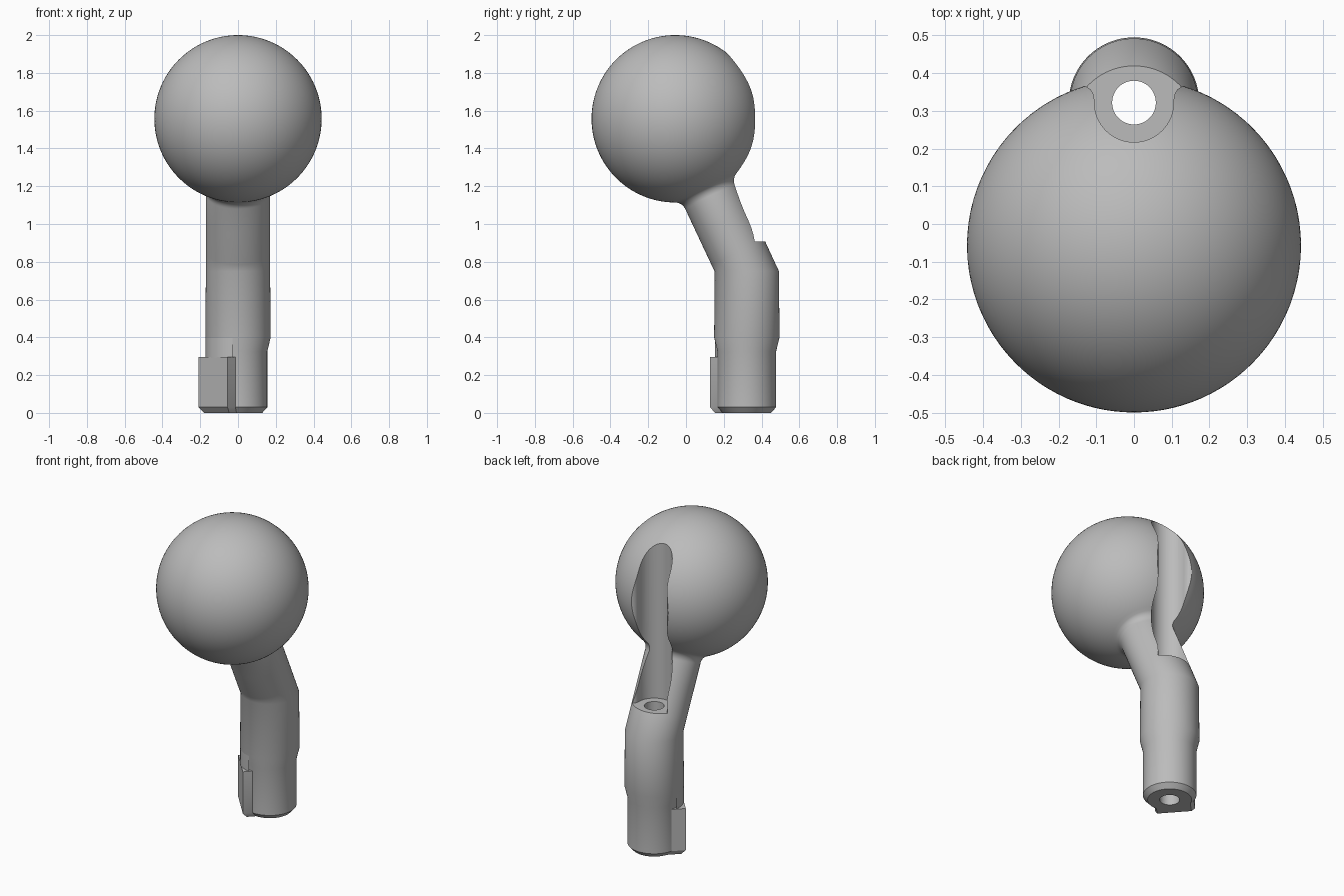
import bpy, bmesh
from math import sin, cos, pi, radians, sqrt, atan2
from mathutils import Vector

if "Cube" in bpy.data.objects:
    bpy.data.objects.remove(bpy.data.objects["Cube"])

SEG = 96
POST_Y = 0.322
BALL = Vector((0, -0.057, 1.557))
BALL_R = 0.443

grey = bpy.data.materials.new("plain_grey")
grey.use_nodes = True
grey.diffuse_color = (0.5, 0.5, 0.5, 1)
grey.node_tree.nodes["Principled BSDF"].inputs["Base Color"].default_value = (0.5, 0.5, 0.5, 1)


def loft(name, rings, apex=None):
    """Skin a list of equal point rings, capping both ends."""
    bm = bmesh.new()
    rows = [[bm.verts.new(p) for p in ring] for ring in rings]
    n = len(rows[0])
    for a, b in zip(rows, rows[1:]):
        for i in range(n):
            j = (i + 1) % n
            bm.faces.new((a[i], a[j], b[j], b[i]))
    bm.faces.new(rows[0][::-1])
    if apex is None:
        bm.faces.new(rows[-1])
    else:
        tip = bm.verts.new(apex)
        for i in range(n):
            bm.faces.new((rows[-1][i], rows[-1][(i + 1) % n], tip))
    bmesh.ops.recalc_face_normals(bm, faces=bm.faces)
    mesh = bpy.data.meshes.new(name)
    bm.to_mesh(mesh)
    bm.free()
    mesh.materials.append(grey)
    obj = bpy.data.objects.new(name, mesh)
    bpy.context.collection.objects.link(obj)
    return obj


def ring(centre, rx, ry, side=Vector((0, 1, 0))):
    angles = [2 * pi * i / SEG for i in range(SEG)]
    return [centre + Vector((rx * cos(a), 0, 0)) + side * (ry * sin(a)) for a in angles]


def prism(name, outline, levels):
    """Extrude an outline around the post axis through (height, scale) levels."""
    return loft(name, [[Vector((x * s, POST_Y + y * s, z)) for x, y in outline]
                       for z, s in levels])


# Upright post: chamfered foot, narrow shank, flared shoulder, bend
post = [(0, 0.128), (0.03, 0.155), (0.325, 0.155), (0.4, 0.173), (0.75, 0.17)]
rings = [ring(Vector((0, POST_Y, z)), r, r) for z, r in post]

# Leaning neck, with a fillet into the ball
axis = (BALL - Vector((0, POST_Y, 0.75))).normalized()
side = Vector((0, axis.z, -axis.y))
neck_r, fillet = 0.155, 0.06
fr = neck_r + fillet
fs = -sqrt((BALL_R + fillet) ** 2 - fr ** 2)
turn = atan2(-fs, fr)
profile = [(-0.78, neck_r, 0.015), (-0.6, neck_r, 0.015)]
for i in range(9):
    t = i / 8
    a = pi - turn * t
    profile.append((fs + fillet * sin(a), fr + fillet * cos(a), 0.015 * (1 - t)))

# Ball, from the fillet to its far pole
start = atan2(fr, -fs)
for i in range(1, 56):
    a = start + (pi - start) * i / 56
    profile.append((-BALL_R * cos(a), BALL_R * sin(a), 0))
rings += [ring(BALL + axis * s, r + wide, r, side) for s, r, wide in profile]
knob = loft("ball_knob_and_stem", rings, BALL + axis * BALL_R)

# Access groove down the back, with softened lips
lip = [(0.105, 0.008), (0.108, 0.023), (0.115, 0.035), (0.127, 0.043), (0.14, 0.046), (0.2, 0.25)]
arc = [(0.105 * cos(pi + pi * i / 32), 0.105 * sin(pi + pi * i / 32)) for i in range(33)]
groove = prism("groove_cutter", arc + lip + [(-x, y) for x, y in reversed(lip)],
               [(0.907, 1), (2.3, 1)])

# Bolt hole through the post
circle = [(0.058 * cos(2 * pi * i / 48), 0.058 * sin(2 * pi * i / 48)) for i in range(48)]
hole = prism("bolt_hole_cutter", circle, [(-0.1, 1), (1.1, 1)])

for cutter in (groove, hole):
    cutter.hide_render = True
    mod = knob.modifiers.new("cut", 'BOOLEAN')
    mod.operation = 'DIFFERENCE'
    mod.solver = 'EXACT'
    mod.object = cutter
    bpy.context.view_layer.objects.active = knob
    bpy.ops.object.modifier_apply(modifier=mod.name)
    bpy.data.objects.remove(cutter)

# Diagonal locating key on the foot
a, b, depth = (-0.055, -0.195), (-0.21, -0.02), 0.07
key_outline = [a, (a[0] + depth, a[1] + depth), (b[0] + depth, b[1] + depth), b]
key = prism("locating_key", key_outline, [(0, 0.86), (0.03, 1), (0.297, 1)])

# Full-width shoulder carried down to the top of the key
shoulder_arc = [(0.172 * cos(radians(174 + 86 * i / 24)), 0.172 * sin(radians(174 + 86 * i / 24)))
                for i in range(25)]
shoulder = prism("key_shoulder", shoulder_arc, [(0.29, 1), (0.4, 1)])

# Smooth curved surfaces, keep hard edges crisp
for obj in (knob, key, shoulder):
    bpy.ops.object.select_all(action='DESELECT')
    obj.select_set(True)
    bpy.context.view_layer.objects.active = obj
    bpy.ops.object.shade_smooth_by_angle(angle=radians(28))
